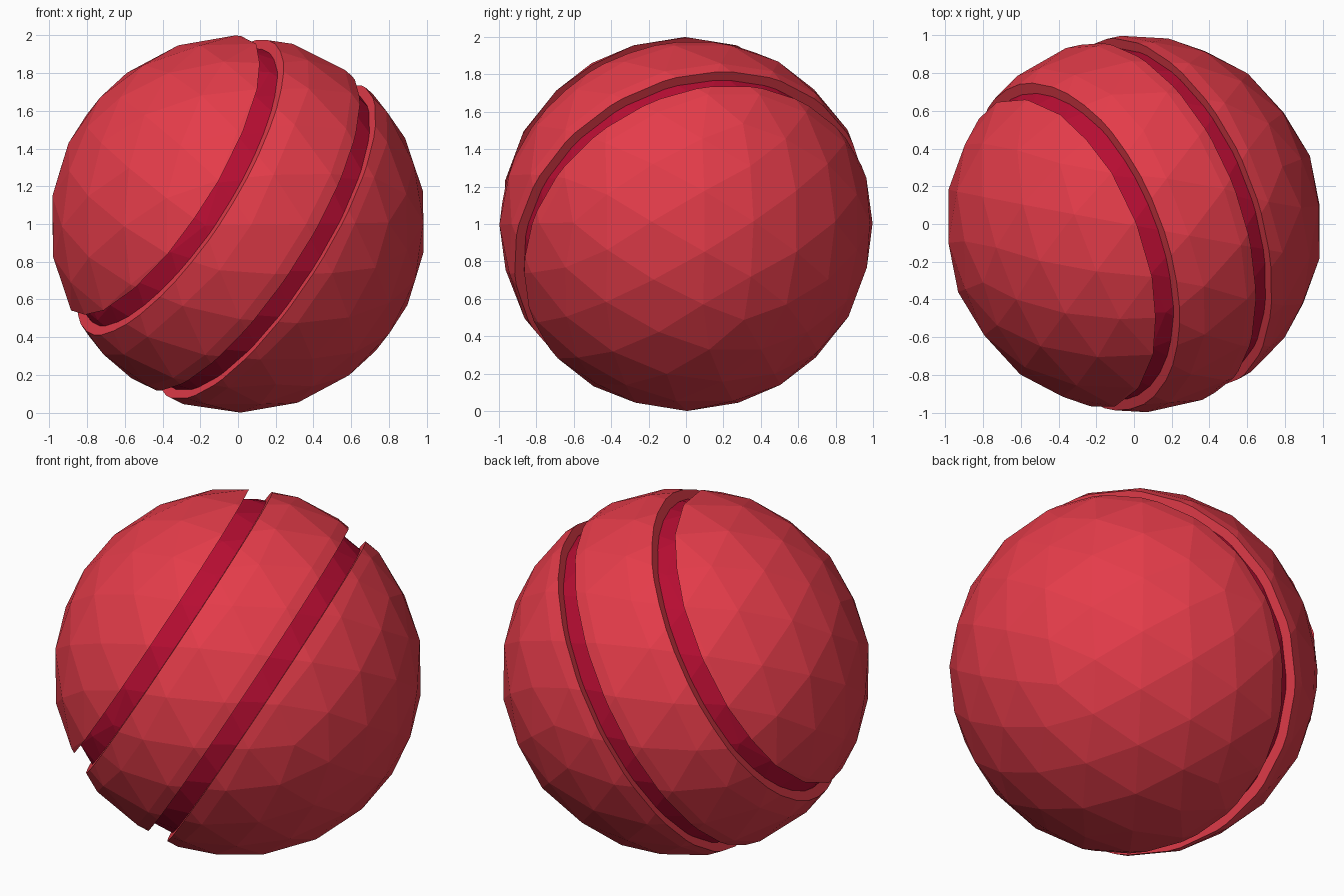
import bpy, bmesh
from mathutils import Vector, Matrix

if "Cube" in bpy.data.objects:
    bpy.data.objects.remove(bpy.data.objects["Cube"])

CENTRE = Vector((0, 0, 1))
AXIS = Vector((0.80, 0.31, -0.513)).normalized()   # direction across the grooves


def material(name, rgb):
    m = bpy.data.materials.new(name)
    m.diffuse_color = (*rgb, 1)
    m.use_nodes = True
    m.node_tree.nodes["Principled BSDF"].inputs["Base Color"].default_value = m.diffuse_color
    return m


red = material("bright red", (0.78, 0.045, 0.068))
crimson = material("dark crimson", (0.47, 0.004, 0.032))

# Facet orientation: pole of the ball lies along the groove axis
up = Vector((0, 0, 1))
side = (up - AXIS * AXIS.dot(up)).normalized()
ROT = Matrix((side, AXIS.cross(side), AXIS)).transposed().to_4x4()


def ball_slice(name, mat, radius, low=None, high=None):
    """Faceted ball, kept only between two planes along the axis."""
    bm = bmesh.new()
    bmesh.ops.create_icosphere(bm, subdivisions=3, radius=radius)
    for d, sign in ((low, -1), (high, 1)):
        if d is None:
            continue
        cut = bmesh.ops.bisect_plane(
            bm, geom=bm.verts[:] + bm.edges[:] + bm.faces[:],
            plane_co=(0, 0, d), plane_no=(0, 0, sign), clear_outer=True)
        rim = [e for e in cut["geom_cut"] if isinstance(e, bmesh.types.BMEdge)]
        bmesh.ops.contextual_create(bm, geom=rim)
    bmesh.ops.recalc_face_normals(bm, faces=bm.faces[:])
    bm.transform(Matrix.Translation(CENTRE) @ ROT)
    mesh = bpy.data.meshes.new(name)
    bm.to_mesh(mesh)
    bm.free()
    mesh.materials.append(mat)
    obj = bpy.data.objects.new(name, mesh)
    bpy.context.collection.objects.link(obj)


# Outer shell in three slices, with the dark core showing in the grooves
ball_slice("upper_cap", red, 1.0, high=-0.50)
ball_slice("middle_band", red, 1.0, low=-0.383, high=0.067)
ball_slice("lower_body", red, 1.0, low=0.186)
ball_slice("groove_core", crimson, 0.947)
